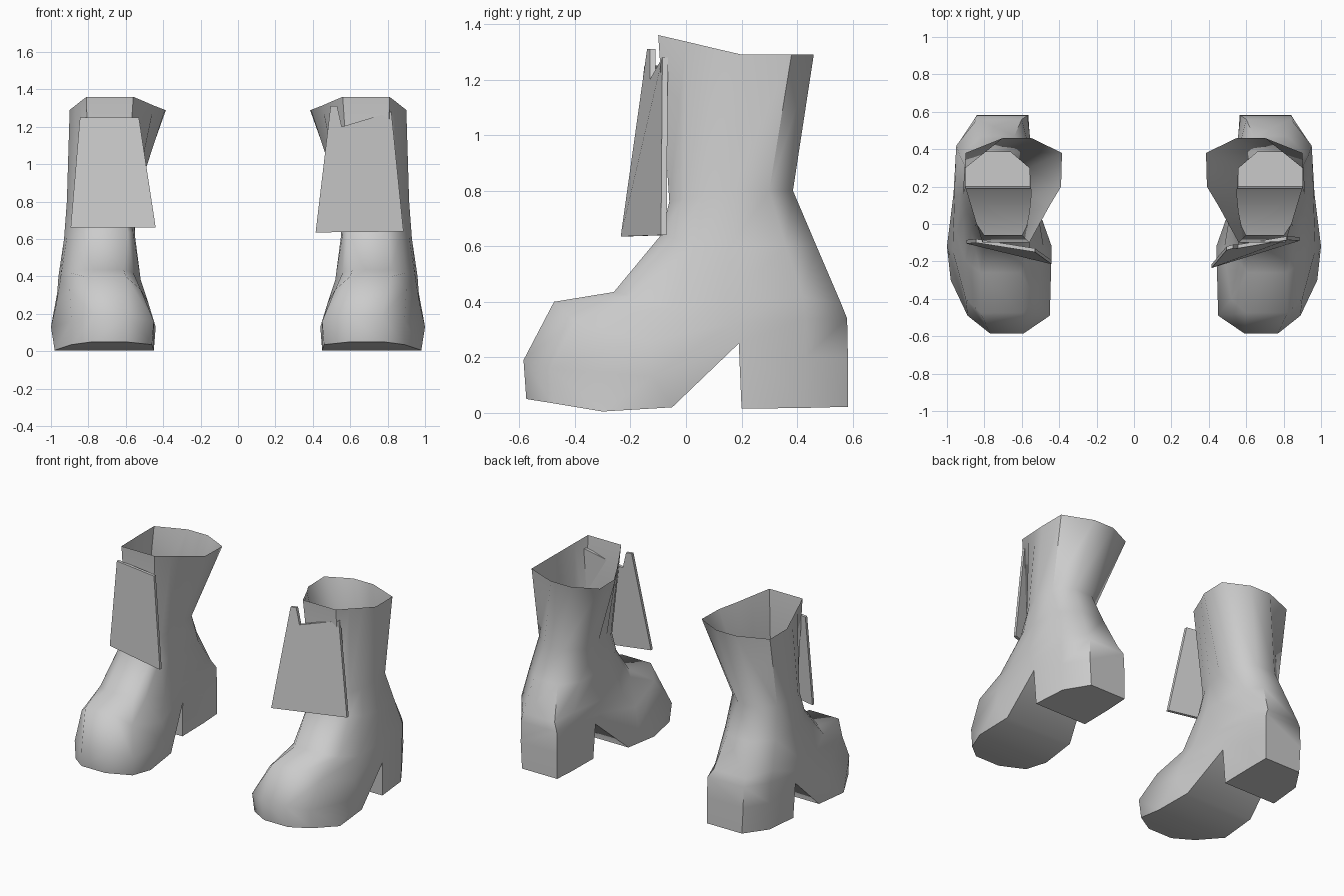
import bpy
import bmesh
import math

cube = bpy.data.objects.get("Cube")
if cube:
    bpy.data.objects.remove(cube)

grey = bpy.data.materials.new("light_grey")
grey.use_nodes = True
COLOUR = (0.6, 0.6, 0.6, 1)
grey.diffuse_color = COLOUR
grey.node_tree.nodes["Principled BSDF"].inputs["Base Color"].default_value = COLOUR

# Each ring runs toe, cheek, ball, waist, heel side, back.
# A station is (inner x, outer x, y, z) for the left boot.
SHAFT = [
    [(.56, .81, -.10, 1.36), (.505, .84, 0, 1.337), (.45, .87, .10, 1.313),
     (.39, .90, .20, 1.29), (.385, .90, .38, 1.29), (.55, .70, .46, 1.29)],
    [(.60, .80, -.06, .76), (.575, .85, -.01, .77), (.56, .89, .06, .78),
     (.55, .915, .16, .80), (.56, .90, .30, .80), (.66, .80, .385, .80)],
    [(.59, .80, -.09, .64), (.56, .87, -.04, .63), (.55, .915, .04, .61),
     (.55, .93, .16, .60), (.55, .93, .36, .60), (.64, .82, .47, .60)],
]
FOOT = [
    [(.61, .82, -.26, .435), (.56, .90, -.20, .42), (.52, .95, -.05, .38),
     (.54, .96, .14, .40), (.55, .95, .42, .42), (.60, .84, .56, .39)],
    [(.60, .82, -.475, .40), (.52, .90, -.40, .33), (.48, .97, -.14, .26),
     (.53, .965, .16, .32), (.555, .94, .43, .34), (.57, .84, .58, .34)],
    [(.59, .77, -.585, .19), (.45, .89, -.49, .16), (.44, 1.0, -.12, .13),
     (.55, .96, .19, .25), (.56, .935, .43, .20), (.565, .84, .583, .20)],
]
SOLE = [(.60, .78, -.575, .05), (.46, .89, -.48, .035),
        (.45, .98, -.30, .005), (.47, .97, -.05, .02)]
HEEL = [(.56, .95, .20, .015), (.56, .93, .43, .018), (.565, .83, .583, .022)]


def finish(bm, name):
    bmesh.ops.recalc_face_normals(bm, faces=bm.faces[:])
    mesh = bpy.data.meshes.new(name)
    bm.to_mesh(mesh)
    bm.free()
    mesh.materials.append(grey)
    obj = bpy.data.objects.new(name, mesh)
    bpy.context.collection.objects.link(obj)
    return obj


def boot(name, side):
    bm = bmesh.new()

    def pairs(stations):
        return [(bm.verts.new((side * a, y, z)), bm.verts.new((side * b, y, z)))
                for a, b, y, z in stations]

    rings = [pairs(r) for r in SHAFT + FOOT]
    loops = [[p[0] for p in r] + [p[1] for p in reversed(r)] for r in rings]
    # upper: open shaft down to the widest part of the foot
    for up, low in zip(loops, loops[1:]):
        n = len(up)
        for i in range(n):
            j = (i + 1) % n
            bm.faces.new((up[i], up[j], low[j], low[i]))
    last = rings[-1]

    # forefoot sole, arched up to the notch in front of the heel
    sole = pairs(SOLE)
    bm.faces.new((last[0][0], last[0][1], sole[0][1], sole[0][0]))
    for s in (0, 1):
        bm.faces.new((last[0][s], last[1][s], sole[1][s], sole[0][s]))
        bm.faces.new((last[1][s], last[2][s], sole[2][s], sole[1][s]))
        bm.faces.new((last[2][s], sole[3][s], sole[2][s]))
        bm.faces.new((last[2][s], last[3][s], sole[3][s]))
    for a, b in zip(sole, sole[1:] + [last[3]]):
        bm.faces.new((a[0], a[1], b[1], b[0]))

    # block heel
    heel = pairs(HEEL)
    for s in (0, 1):
        for i in (0, 1):
            bm.faces.new((last[3 + i][s], last[4 + i][s], heel[i + 1][s], heel[i][s]))
    for i in (0, 2):
        bm.faces.new((last[3 + i][0], last[3 + i][1], heel[i][1], heel[i][0]))
    for a, b in zip(heel, heel[1:]):
        bm.faces.new((a[0], a[1], b[1], b[0]))

    obj = finish(bm, name)
    bpy.ops.object.select_all(action='DESELECT')
    obj.select_set(True)
    bpy.context.view_layer.objects.active = obj
    bpy.ops.object.shade_smooth_by_angle(angle=math.radians(55))


def flap(name, outline, thickness=0.02):
    # thin panel hanging in front of the shaft
    bm = bmesh.new()
    front = [bm.verts.new(p) for p in outline]
    back = [bm.verts.new((x, y + thickness, z)) for x, y, z in outline]
    bm.faces.new(front)
    bm.faces.new(back[::-1])
    n = len(front)
    for i in range(n):
        j = (i + 1) % n
        bm.faces.new((front[i], back[i], back[j], front[j]))
    finish(bm, name)


boot("left_boot", 1)
boot("right_boot", -1)
flap("left_flap", [(.415, -.235, .635), (.885, -.09, .64), (.82, -.085, 1.28),
                   (.555, -.13, 1.20), (.53, -.13, 1.31), (.495, -.14, 1.31)])
flap("right_flap", [(-.895, -.105, .66), (-.44, -.215, .66),
                    (-.53, -.15, 1.25), (-.845, -.10, 1.25)])
